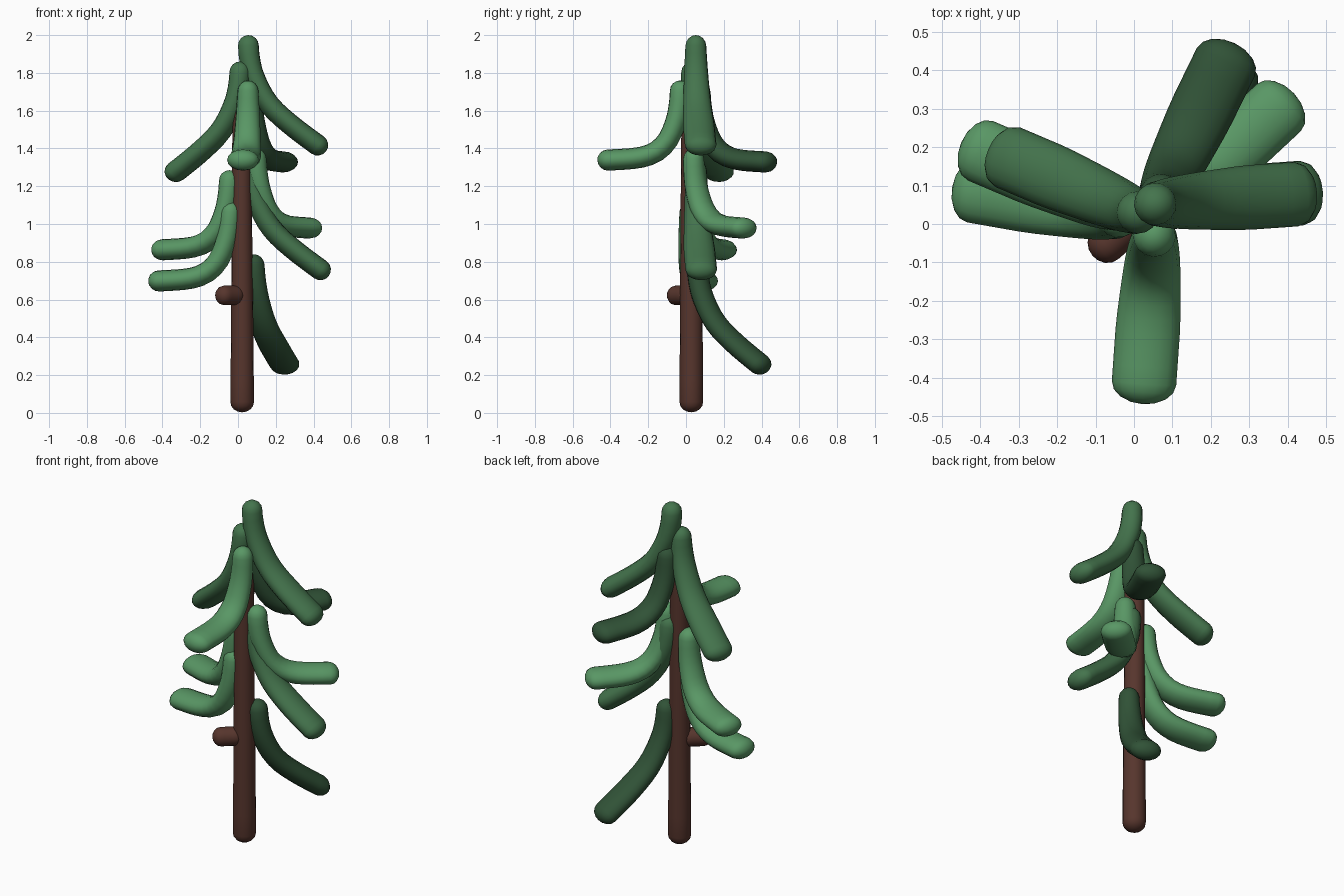
import bpy, bmesh, math
from mathutils import Vector

if "Cube" in bpy.data.objects:
    bpy.data.objects.remove(bpy.data.objects["Cube"])


def material(name, rgb):
    m = bpy.data.materials.new(name)
    m.diffuse_color = (*rgb, 1)
    m.use_nodes = True
    m.node_tree.nodes["Principled BSDF"].inputs["Base Color"].default_value = m.diffuse_color
    return m


BARK = material("bark", (0.095, 0.036, 0.026))
LIGHT = material("light_needles", (0.10, 0.31, 0.13))
MID = material("mid_needles", (0.058, 0.175, 0.074))
DARK = material("dark_needles", (0.030, 0.085, 0.038))


def smooth_path(pts, steps=12):
    # Catmull-Rom curve through the points
    p = [2 * pts[0] - pts[1]] + pts + [2 * pts[-1] - pts[-2]]
    out = []
    for i in range(1, len(p) - 2):
        a, b, c, d = p[i - 1:i + 3]
        for k in range(steps):
            t = k / steps
            out.append(0.5 * (2 * b + (c - a) * t + (2 * a - 5 * b + 4 * c - d) * t * t
                              + (3 * b - a - 3 * c + d) * t ** 3))
    return out + [pts[-1]]


def sample(path, s):
    for a, b in zip(path, path[1:]):
        step = (b - a).length
        if s <= step:
            return a + (b - a) * (s / step)
        s -= step
    return path[-1].copy()


def limb(name, pts, side, thick, wide, mat, sides=16, body=14, cap=0.055):
    """Round-ended tube; thick and wide are (start, end) half sizes."""
    path = smooth_path([Vector(p) for p in pts])
    total = sum((b - a).length for a, b in zip(path, path[1:]))
    caps = [cap * (1 - math.cos(math.radians(a))) for a in (22, 45, 67)]
    stations = caps + [cap + (total - 2 * cap) * i / body for i in range(body + 1)]
    stations += [total - c for c in reversed(caps)]
    bm = bmesh.new()
    rings = []
    for s in stations:
        c = sample(path, s)
        tangent = (sample(path, min(s + 0.02, total)) - sample(path, max(s - 0.02, 0))).normalized()
        normal = tangent.cross(side).normalized()
        e = min(s, total - s, cap)
        k = math.sqrt(1 - (1 - e / cap) ** 2)
        f = s / total
        th = k * (thick[0] + (thick[1] - thick[0]) * f)
        wd = k * (wide[0] + (wide[1] - wide[0]) * min(1, f * 1.4))
        rings.append([bm.verts.new(c + normal * th * math.cos(a) + side * wd * math.sin(a))
                      for a in (2 * math.pi * j / sides for j in range(sides))])
    for r, q in zip(rings, rings[1:]):
        for j in range(sides):
            bm.faces.new((r[j], r[(j + 1) % sides], q[(j + 1) % sides], q[j]))
    for ring, end in ((rings[0], path[0]), (rings[-1], path[-1])):
        tip = bm.verts.new(end)
        for j in range(sides):
            bm.faces.new((ring[j], ring[(j + 1) % sides], tip))
    bmesh.ops.recalc_face_normals(bm, faces=bm.faces)
    for face in bm.faces:
        face.smooth = True
    me = bpy.data.meshes.new(name)
    bm.to_mesh(me)
    bm.free()
    me.materials.append(mat)
    ob = bpy.data.objects.new(name, me)
    bpy.context.collection.objects.link(ob)
    return ob


# Trunk and the cut-off stub on its front left
limb("trunk", [(0.022, 0.028, 0.003), (0.022, 0.028, 0.6), (0.02, 0.028, 1.2), (0.025, 0.03, 1.76)],
     Vector((1, 0, 0)), (0.063, 0.052), (0.063, 0.052), BARK)
d = Vector((-0.77, -0.64, 0))
limb("trunk_stub", [(0.02, 0.025, 0.622), (-0.04, -0.025, 0.622), (-0.108, -0.083, 0.622)],
     Vector((0, 0, 1)), (0.05, 0.05), (0.052, 0.052), BARK, body=5, cap=0.045)

# Branch profiles: (distance outward, height below the start)
DROOP = [(0, 0), (0.003, -0.1), (0.03, -0.22), (0.105, -0.36), (0.225, -0.475), (0.412, -0.615)]
HOOK = [(0, 0), (0.003, -0.1), (0.025, -0.22), (0.085, -0.34), (0.2, -0.405), (0.44, -0.425)]

# name, start point, direction in degrees, profile, material
BRANCHES = [
    ("top_branch", (0.055, 0.052, 2.0), 4, DROOP, MID),
    ("upper_left_branch", (0.01, 0.03, 1.86), 157, DROOP, MID),
    ("upper_front_branch", (0.053, -0.03, 1.76), 266, HOOK, LIGHT),
    ("upper_back_branch", (0.07, 0.075, 1.75), 64, HOOK, DARK),
    ("middle_back_right_branch", (0.095, 0.04, 1.40), 43, HOOK, LIGHT),
    ("middle_right_branch", (0.07, 0.055, 1.34), 4, DROOP, MID),
    ("middle_left_branch", (-0.045, 0.04, 1.285), 157, HOOK, LIGHT),
    ("lower_left_branch", (-0.04, 0.02, 1.12), 170, HOOK, LIGHT),
    ("lower_back_branch", (0.085, 0.06, 0.84), 64, DROOP, DARK),
]
for name, (x, y, z), angle, profile, mat in BRANCHES:
    a = math.radians(angle)
    pts = [(x + r * math.cos(a), y + r * math.sin(a), z + h) for r, h in profile]
    limb(name, pts, Vector((-math.sin(a), math.cos(a), 0)), (0.055, 0.056), (0.052, 0.084), mat)
